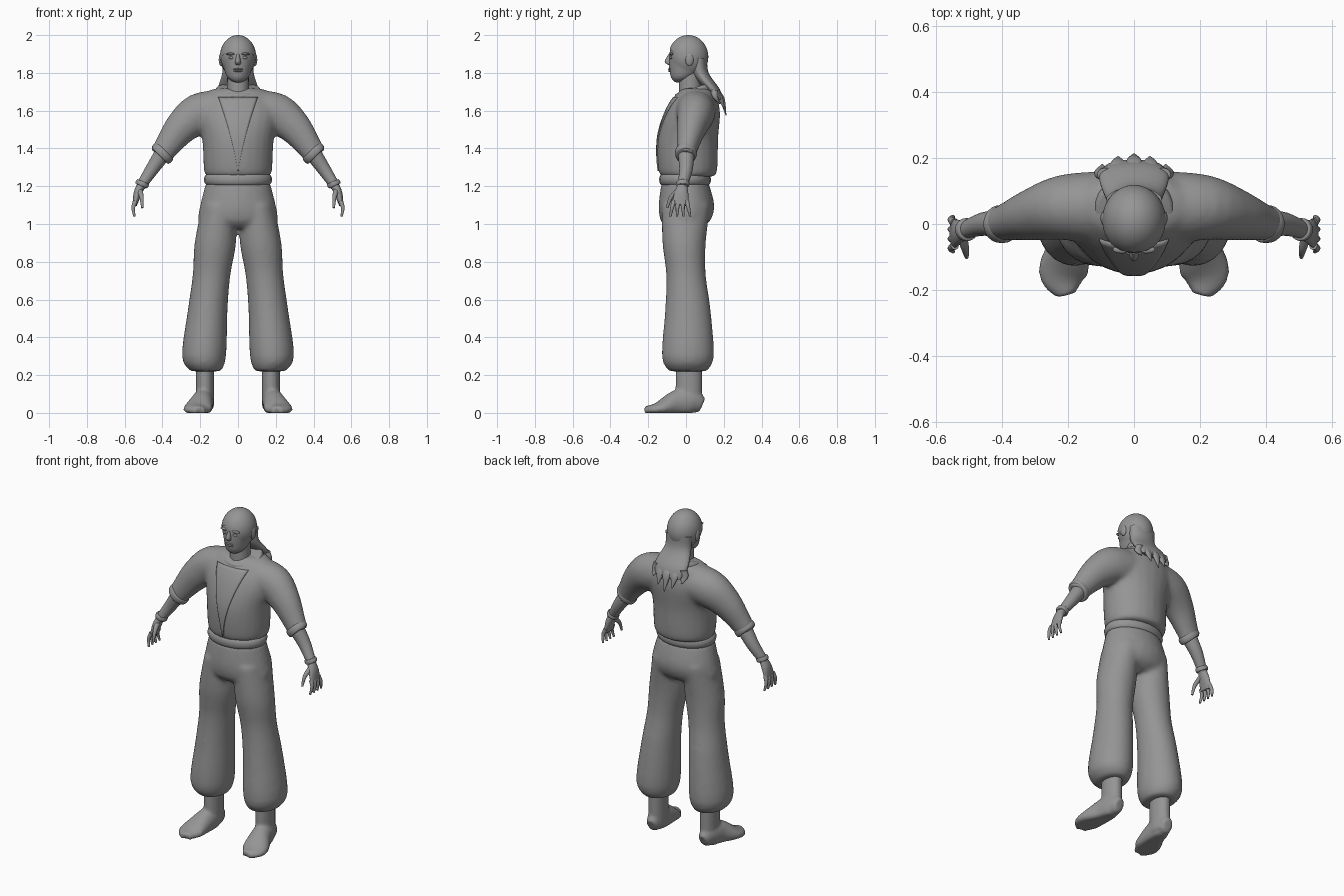
import bpy, bmesh, math
from mathutils import Vector, Matrix
from mathutils.bvhtree import BVHTree

cube = bpy.data.objects.get("Cube")
if cube:
    bpy.data.objects.remove(cube)

shade = (0.3, 0.3, 0.3, 1)
grey = bpy.data.materials.new("plain grey")
grey.use_nodes = True
grey.diffuse_color = shade
grey.node_tree.nodes["Principled BSDF"].inputs["Base Color"].default_value = shade

AXES = {"X": Vector((1, 0, 0)), "Y": Vector((0, 1, 0)), "Z": Vector((0, 0, 1))}


def resample(keys, steps=4):
    """Smooth curve through the key rings."""
    keys = [Vector(k) for k in keys]
    padded = [keys[0]] + keys + [keys[-1]]
    rings = []
    for a, b, c, d in zip(padded, padded[1:], padded[2:], padded[3:]):
        for step in range(steps):
            t = step / steps
            bend = (a * 2 - b * 5 + c * 4 - d) * t * t + (b * 3 - a - c * 3 + d) * t ** 3
            rings.append(b + ((c - a) * t + bend) / 2)
    return rings + [keys[-1]]


def loft(keys, up="Y", level=False, sides=24):
    """Elliptical rings (x, y, z, half width, half depth), level or square to their path."""
    rings = resample(keys)
    centres = [Vector(ring[:3]) for ring in rings]
    last = len(rings) - 1

    def add(bm, side):
        loops = []
        for n, ring in enumerate(rings):
            path = centres[min(n + 1, last)] - centres[max(n - 1, 0)]
            along = AXES["Z"] if level else path.normalized()
            across = AXES[up].cross(along).normalized()
            depth = along.cross(across)
            loop = []
            for i in range(sides):
                angle = math.tau * i / sides
                p = centres[n] + across * max(ring[3], .001) * math.cos(angle)
                p += depth * max(ring[4], .001) * math.sin(angle)
                loop.append(bm.verts.new((p.x * side, p.y, max(p.z, 0))))
            loops.append(loop)
        for a, b in zip(loops, loops[1:]):
            for i in range(sides):
                j = (i + 1) % sides
                bm.faces.new((a[i], a[j], b[j], b[i]))
        bm.faces.new(loops[0])
        bm.faces.new(loops[-1])
    return add


def body(*rows):
    """Level loft on the centre line from rows of (z, front, back, half width)."""
    return loft([(0, (front + back) / 2, z, width, (back - front) / 2)
                 for z, front, back, width in rows], level=True)


def tube(points, start, end):
    """Round tapered limb through a few points."""
    count = len(points) - 1
    return loft([(*p, *[start + (end - start) * i / count] * 2) for i, p in enumerate(points)])


def band(centre, direction, length, width, depth):
    """Short ring of cloth with rounded rims."""
    axis = Vector(direction).normalized()
    keys = []
    for i in range(7):
        angle = math.pi * i / 6
        swell = .88 + .12 * math.sin(angle)
        spot = Vector(centre) - axis * math.cos(angle) * length / 2
        keys.append((*spot, width * swell, depth * swell))
    return loft(keys)


def blob(centre, radii, detail=24):
    """Ellipsoid."""
    def add(bm, side):
        place = Matrix.Translation((centre[0] * side, *centre[1:])) @ Matrix.Diagonal((*radii, 1))
        bmesh.ops.create_uvsphere(bm, u_segments=detail, v_segments=detail, radius=1, matrix=place)
    return add


def finish(name, bm):
    bmesh.ops.recalc_face_normals(bm, faces=bm.faces)
    mesh = bpy.data.meshes.new(name)
    bm.to_mesh(mesh)
    bm.free()
    mesh.materials.append(grey)
    mesh.shade_smooth()
    mesh.set_sharp_from_angle(angle=math.radians(50))
    ob = bpy.data.objects.new(name, mesh)
    bpy.context.collection.objects.link(ob)
    return ob


def part(name, middle=(), pairs=(), voxel=0, relax=8):
    """Join centre shapes and mirrored shapes, optionally blended into one skin."""
    bm = bmesh.new()
    for shape in middle:
        shape(bm, 1)
    for shape in pairs:
        shape(bm, 1)
        shape(bm, -1)
    ob = finish(name, bm)
    if voxel:
        blend = ob.modifiers.new("blend", "REMESH")
        blend.mode, blend.voxel_size, blend.use_smooth_shade = "VOXEL", voxel, True
        soften = ob.modifiers.new("soften", "SMOOTH")
        soften.iterations = relax
    return ob


# Jacket: torso blended with short sleeves, each ending in a cuff
torso = body((1.25, -.12, .14, .16), (1.28, -.145, .165, .18), (1.45, -.15, .17, .19),
             (1.6, -.105, .18, .22), (1.7, -.04, .15, .16), (1.72, 0, .12, .09))
sleeve = loft([(.1, .05, 1.6, .11, .11), (.21, .05, 1.58, .11, .1), (.3, .03, 1.51, .09, .08),
               (.37, .01, 1.42, .07, .06), (.41, 0, 1.36, .06, .05)])
jacket = part("jacket", [torso], [sleeve], voxel=.012)
part("sleeve_cuffs", pairs=[band((.4, 0, 1.375), (.7, 0, -.7), .04, .066, .058)])

# Belt and baggy trousers gathered above the ankle
part("belt", [band((0, -.005, 1.235), (0, 0, 1), .06, .18, .137)])
hips = body((1.22, -.13, .12, .17), (1.1, -.145, .15, .2), (1.02, -.135, .13, .21), (.98, -.1, .08, .16))
leg = loft([(.1, 0, 1.1, .09, .13), (.12, -.01, .9, .11, .115), (.14, 0, .73, .1, .105),
            (.16, .01, .55, .105, .12), (.18, .01, .3, .117, .138), (.17, .01, .22, .08, .1)], level=True)
part("trousers", [hips], [leg], voxel=.012)

# Shoes: ankle shaft blended with a foot turned slightly outwards
shaft = loft([(.175, .015, z, .048, .07) for z in (.03, .26)], level=True)
foot = loft([(.175, .085, .04, .03, .04), (.18, .03, .06, .05, .07), (.19, -.05, .05, .06, .07),
             (.215, -.15, .02, .075, .035), (.205, -.215, .01, .03, .025)], up="Z")
part("shoes", pairs=[shaft, foot], voxel=.009, relax=3)

# Forearms, wristbands and hands with spread fingers
wrist = (.515, -.02, 1.2)
part("forearms", pairs=[tube([(.39, 0, 1.385), (.455, 0, 1.29), wrist], .045, .026)])
part("wristbands", pairs=[band((.507, -.017, 1.213), (.4, 0, -.9), .025, .036, .035)])
palm = loft([(*wrist, .023, .027), (.532, -.025, 1.16, .021, .038), (.547, -.03, 1.1, .012, .045)])
fingers = []
for i in range(4):
    y, spread = -.065 + .023 * i, .012 * (i - 1.5)
    fingers.append(tube([(.543, y, 1.12), (.555, y + spread / 2, 1.085), (.548, y + spread, 1.04)],
                        .013, .006))
thumb = tube([(.52, -.04, 1.175), (.51, -.08, 1.14), (.507, -.1, 1.085)], .016, .006)
part("hands", pairs=[palm, thumb, *fingers])

# Head: cranium blended with the jaw, on a short neck
part("neck", [body((1.62, -.04, .08, .06), (1.82, -.035, .08, .056))])
skull_centre, skull_size = (0, .012, 1.885), (.092, .102, .111)
jaw = body((1.75, -.06, -.02, .02), (1.775, -.08, .04, .056), (1.83, -.09, .1, .076), (1.89, -.09, .1, .085))
part("head", [blob(skull_centre, skull_size), jaw], voxel=.008, relax=4)

# Face
part("nose", [body((1.9, -.092, -.06, .008), (1.86, -.113, -.06, .015), (1.843, -.095, -.06, .014))])
part("brows", pairs=[blob((.037, -.077, 1.9), (.027, .012, .007))])
part("eyes", pairs=[blob((.035, -.079, 1.88), (.014, .008, .007))])
part("lips", [blob((0, -.085, z), (.026, .01, .005)) for z in (1.81, 1.82)])
part("ears", pairs=[blob((.09, .018, 1.87), (.012, .022, .034))])

# Hair cap: shell round the skull cut along a slanted hairline
bm = bmesh.new()
blob(skull_centre, [size + .004 for size in skull_size], detail=64)(bm, 1)
bare = [f for f in bm.faces
        if f.calc_center_median().z < 1.85 - .9 * f.calc_center_median().y]
bmesh.ops.delete(bm, geom=bare, context="FACES")
finish("hair_cap", bm)

# Loose hair sweeping off the neck and ending in pointed locks
part("back_hair", [body((1.88, .03, .112, .085), (1.8, .03, .12, .083), (1.715, .1, .178, .106),
                        (1.66, .155, .195, .085))])
locks = []
for i in range(3):
    x, tip_y, tip_z = .048 * i, .212 - .008 * i * i, 1.575 + .03 * i
    locks.append(loft([(x * .9, .15, 1.71, .024, .02), (x, tip_y - .025, 1.67, .025, .016),
                       (x, tip_y, tip_z, .002, .002)], level=True))
part("hair_locks", locks[:1], locks[1:])

# Collar round the neck, low at the front
part("collar", [band((0, .045, 1.695), (0, -.3, .9), .05, .123, .108)])

# Crossed front panel laid onto the chest surface
bpy.context.view_layer.update()
chest = BVHTree.FromObject(jacket, bpy.context.evaluated_depsgraph_get())
bm = bmesh.new()
rows, columns = 24, 12
grid = []
for k in range(rows + 1):
    t = k / rows
    z, half = 1.28 + .39 * t, .004 + .1 * t ** 1.4
    line = []
    for i in range(columns + 1):
        x = half * (2 * i / columns - 1)
        hit = chest.ray_cast(Vector((x, -1, z)), AXES["Y"])[0]
        line.append(bm.verts.new((x, hit.y - .003, z)))
    grid.append(line)
for a, b in zip(grid, grid[1:]):
    for i in range(columns):
        bm.faces.new((a[i], a[i + 1], b[i + 1], b[i]))
panel = finish("front_panel", bm)
thick = panel.modifiers.new("thickness", "SOLIDIFY")
thick.thickness, thick.offset = .008, 0
